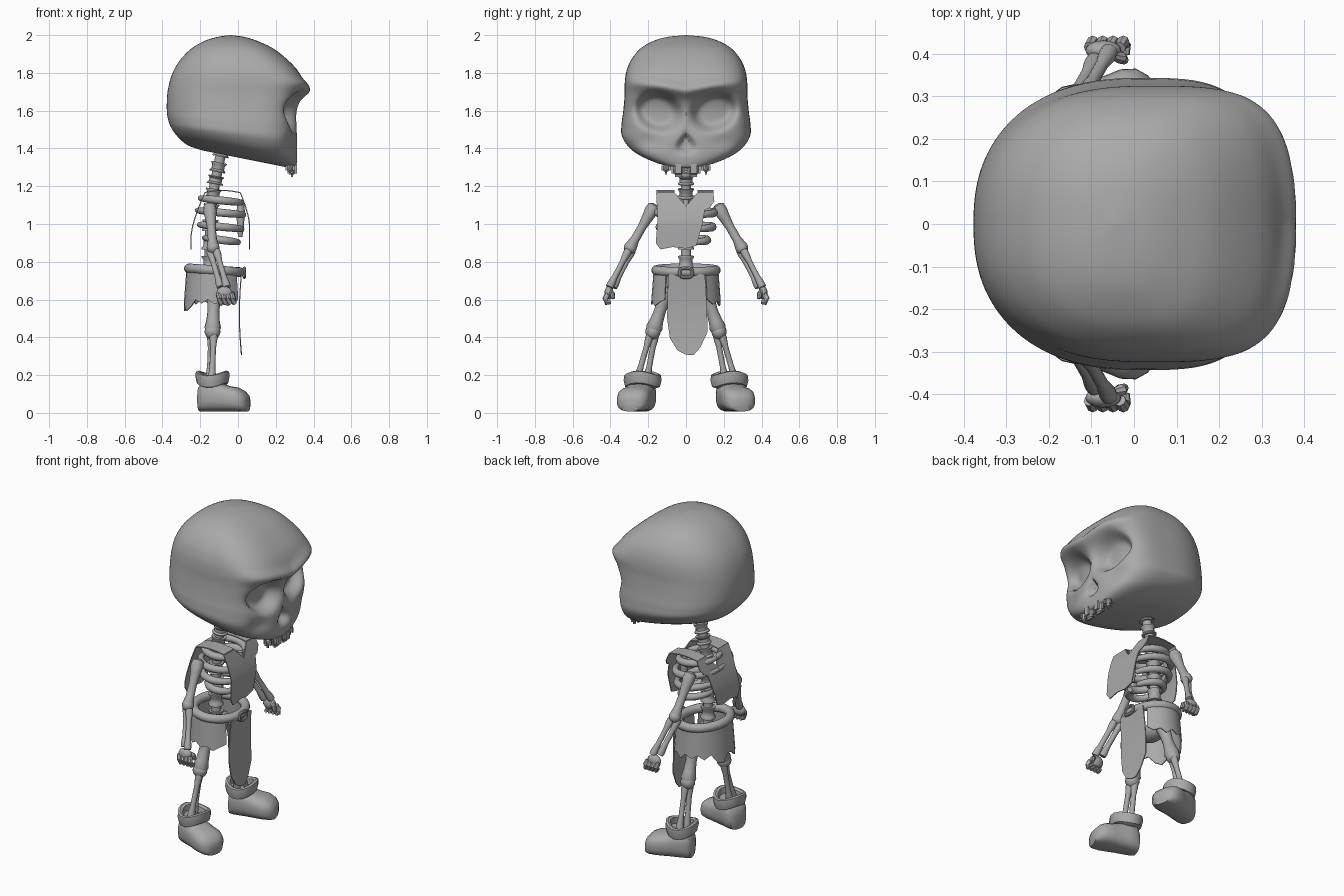
import bpy, bmesh, math
from mathutils import Vector, Matrix

if "Cube" in bpy.data.objects:
    bpy.data.objects.remove(bpy.data.objects["Cube"], do_unlink=True)

mat = bpy.data.materials.new("plain_grey")
mat.use_nodes = True
GREY = (0.4, 0.4, 0.4, 1)
mat.diffuse_color = GREY
mat.node_tree.nodes["Principled BSDF"].inputs["Base Color"].default_value = GREY
parts = []


def finish(name, bm):
    bmesh.ops.recalc_face_normals(bm, faces=bm.faces)
    me = bpy.data.meshes.new(name)
    bm.to_mesh(me)
    bm.free()
    me.materials.append(mat)
    ob = bpy.data.objects.new(name, me)
    bpy.context.collection.objects.link(ob)
    parts.append(ob)
    return ob


def loft(name, rings, closed=True, caps=True, loop=False):
    """Skin a list of point rings with quads."""
    bm = bmesh.new()
    vs = [[bm.verts.new(p) for p in r] for r in rings]
    n = len(vs[0])
    for a, b in zip(vs, vs[1:] + (vs[:1] if loop else [])):
        for i in range(n if closed else n - 1):
            j = (i + 1) % n
            bm.faces.new((a[i], a[j], b[j], b[i]))
    if caps and not loop:
        bm.faces.new(vs[0])
        bm.faces.new(vs[-1])
    return finish(name, bm)


def tube(name, path, radii, sides=12, loop=False):
    """Round tube along a path; one radius per point."""
    path = [Vector(p) for p in path]
    n, rings = len(path), []
    for k, p in enumerate(path):
        a = path[(k - 1) % n] if loop else path[max(k - 1, 0)]
        b = path[(k + 1) % n] if loop else path[min(k + 1, n - 1)]
        t = (b - a).normalized()
        u = t.cross(Vector((0, 0, 1)) if abs(t.z) < 0.7 else Vector((1, 0, 0))).normalized()
        v = t.cross(u)
        rings.append([p + radii[k] * (u * math.cos(q) + v * math.sin(q))
                      for q in (2 * math.pi * i / sides for i in range(sides))])
    return loft(name, rings, loop=loop)


def bone(name, a, b, profile, sides=12):
    """Lathe a (fraction, radius) profile between two points."""
    a, b = Vector(a), Vector(b)
    return tube(name, [a.lerp(b, f) for f, r in profile], [r for f, r in profile], sides)


def ball(name, loc, size, yaw=0.0):
    bm = bmesh.new()
    m = Matrix.Translation(loc) @ Matrix.Rotation(yaw, 4, 'Z') @ Matrix.Diagonal((*size, 1))
    bmesh.ops.create_uvsphere(bm, u_segments=16, v_segments=10, radius=1, matrix=m)
    return finish(name, bm)


def spline(rows, t):
    """Catmull-Rom through rows of numbers, t in 0..1."""
    f = t * (len(rows) - 1)
    i = min(int(f), len(rows) - 2)
    u = f - i
    p0, p1, p2, p3 = (rows[min(max(i + k, 0), len(rows) - 1)] for k in (-1, 0, 1, 2))
    return [b + 0.5 * u * (c - a + u * (2 * a - 5 * b + 4 * c - d + u * (3 * (b - c) + d - a)))
            for a, b, c, d in zip(p0, p1, p2, p3)]


def bump(d, width):
    return math.exp(-(d / width) ** 2)


# Skull: stacked sections (height, slope, back, front, half width, corner power)
SKULL = [(1.352, -.2, -.19, .28, .08, 2.2), (1.365, -.2, -.27, .305, .18, 2.4),
         (1.41, -.18, -.325, .315, .285, 2.8), (1.47, -.12, -.355, .315, .338, 3.2),
         (1.53, -.06, -.37, .312, .341, 3.4), (1.6, 0, -.377, .315, .332, 3.5),
         (1.68, 0, -.375, .335, .325, 3.6), (1.75, 0, -.363, .345, .324, 3.6),
         (1.81, 0, -.342, .318, .315, 3.4), (1.87, 0, -.305, .262, .29, 3.1),
         (1.93, 0, -.245, .185, .24, 2.8), (1.97, 0, -.175, .1, .17, 2.5),
         (1.99, 0, -.11, .035, .1, 2.2), (2.0, 0, -.045, -.035, .004, 2)]


def skull_point(t, q):
    zc, slope, xb, xf, w, power = spline(SKULL, t)
    c, s = math.cos(q), math.sin(q)
    n = power if c > 0 else 2.4
    r = (abs(c) ** n + abs(s) ** n) ** (-1 / n)
    mid = xb + (xf - xb) * 0.56
    x = mid + r * c * (xf - mid if c > 0 else mid - xb)
    y = r * s * w
    z = zc + slope * x
    if x > 0.12:
        side = abs(y)
        front = min(1, (x - 0.12) / 0.12)
        # brow ridge, eye sockets and nose opening
        x += front * 0.04 * bump(z - 1.705 - 0.16 * side, 0.036) * bump(side, 0.29)
        eye = math.hypot((side - 0.148) / 0.108, (z - 1.597 - 0.12 * (side - 0.148)) / 0.092)
        x -= front * 0.085 / (1 + eye ** 9)
        nose = math.hypot(y / (0.012 + 0.5 * max(0, 1.475 - z)), (z - 1.43) / 0.045)
        x -= front * 0.045 / (1 + nose ** 6)
        x -= front * 0.02 * bump(z - 1.44, 0.05) * bump(side - 0.2, 0.08)
    return x, y, z


N = 168
loft("skull", [[skull_point(k / 88, 2 * math.pi * i / N) for i in range(N)] for k in range(89)])

# Upper teeth
for y, w, z0, z1 in ((-.105, .05, 1.262, 1.33), (-.041, .074, 1.248, 1.337),
                     (.041, .074, 1.248, 1.337), (.105, .05, 1.262, 1.33)):
    bm = bmesh.new()
    x = 0.292 - 0.25 * abs(y) ** 1.2
    bmesh.ops.create_cube(bm, size=1, matrix=Matrix.Translation((x, y, (z0 + z1) / 2))
                          @ Matrix.Diagonal((.05, w, z1 - z0, 1)))
    bmesh.ops.bevel(bm, geom=bm.edges[:], offset=0.02, segments=3, affect='EDGES')
    finish("tooth", bm)

# Spine: flared vertebrae on a thin core
SPINE = [(-.145, 0, .66), (-.15, 0, .8), (-.148, 0, .95), (-.142, 0, 1.08),
         (-.125, 0, 1.2), (-.105, 0, 1.3), (-.08, 0, 1.42)]
tube("spine_core", SPINE, [.027] * len(SPINE))
for k in range(9):
    a, b = spline(SPINE, (k + .14) / 9), spline(SPINE, (k + .82) / 9)
    bone("vertebra", a, b, [(0, .043), (.12, .043), (.3, .034), (.7, .034), (.88, .042), (1, .042)])

# Ribs: curved bars from the spine round to the front
for z, xb, xf, w in ((1.125, -.2, .02, .12), (1.06, -.215, .035, .148),
                     (.985, -.205, .025, .14), (.915, -.175, .005, .112)):
    for s in (-1, 1):
        path, radii = [], []
        for i in range(15):
            q = math.pi * (1 - .9 * i / 14)
            path.append(((xb + xf) / 2 + (xf - xb) / 2 * math.cos(q), s * w * math.sin(q),
                         z - .012 * math.cos(q)))
            radii.append(.013 + .009 * math.sin(q))
        tube("rib", path, radii, 10)
bone("breastbone", (.015, 0, 1.13), (.012, 0, .93), [(0, .015), (.3, .022), (.8, .018), (1, .01)])


def sheet(name, outline, depth, cuts=8, thick=0.006):
    """Cut cloth outline (y, z), bent so that x = depth(z)."""
    bm = bmesh.new()
    bm.faces.new([bm.verts.new((0, y, z)) for y, z in outline])
    lo, hi = min(p[1] for p in outline), max(p[1] for p in outline)
    for k in range(1, cuts):
        bmesh.ops.bisect_plane(bm, geom=bm.verts[:] + bm.edges[:] + bm.faces[:],
                               plane_co=(0, 0, lo + (hi - lo) * k / cuts), plane_no=(0, 0, 1))
    for v in bm.verts:
        v.co.x = depth(v.co.z)
    bmesh.ops.solidify(bm, geom=bm.faces[:], thickness=thick)
    return finish(name, bm)


# Torn vest: front and back panels joined by shoulder straps
VEST = [(-.158, 1.165), (-.06, 1.165), (-.03, 1.13), (0, 1.095), (.03, 1.13), (.06, 1.165),
        (.145, 1.165), (.15, 1.12), (.125, 1.085), (.1, 1.075), (.085, .99), (.055, .885),
        (0, .87), (-.07, .878), (-.135, .865), (-.16, .9), (-.15, 1.02)]
sheet("vest_front", VEST, lambda z: .058 - .6 * max(0, z - 1.0) ** 1.4)
sheet("vest_back", VEST, lambda z: -.252 + .65 * max(0, z - .93) ** 1.5)
for y0, y1 in ((-.156, -.06), (.06, .145)):
    rows = []
    for i in range(9):
        x = .012 - .19 * i / 8
        z = 1.163 + .012 * math.sin(math.pi * i / 8)
        rows.append([(x, y0, z), (x, y1, z), (x, y1, z + .006), (x, y0, z + .006)])
    loft("vest_strap", rows)

# Belt, buckle and pelvis
HIP_X = -.125
RING = [2 * math.pi * i / 32 for i in range(32)]
tube("belt", [(HIP_X + .135 * math.cos(q), .158 * math.sin(q), .755 - .01 * math.cos(q)) for q in RING],
     [.026] * 32, loop=True)
tube("buckle", [(.034, math.copysign(abs(math.cos(q)) ** .6, math.cos(q)) * .033,
                 .742 + math.copysign(abs(math.sin(q)) ** .6, math.sin(q)) * .024) for q in RING],
     [.009] * 32, 8, loop=True)
ball("pelvis", (-.14, 0, .665), (.06, .1, .05))

# Ragged skirt, open at the front
HEM = [.6, .575, .59, .565, .6, .58, .6, .575, .6, .55, .54, .585, .57, .54, .56,
       .6, .58, .6, .575, .59, .565, .585, .6]
cols = []
for i, hem in enumerate(HEM):
    q = math.radians(38 + 284 * i / (len(HEM) - 1))
    col = []
    for off in (0, -.007):
        zs = [.75 + (hem - .75) * k / 4 for k in range(5)]
        for z in zs if off == 0 else zs[::-1]:
            g = .012 + .075 * (.75 - z) + off
            col.append((HIP_X + (.137 + g) * math.cos(q), (.16 + g) * math.sin(q), z))
    cols.append(col)
loft("skirt", cols)
sheet("loincloth", [(-.095, .735), (-.1, .5), (-.085, .395), (-.045, .33), (0, .308), (.04, .306),
                    (.075, .345), (.115, .43), (.11, .57), (.1, .735)],
      lambda z: .022 - .012 * math.sin((z - .3) * 7))

SHAFT = [(0, .02), (.1, .021), (.3, .015), (.7, .015), (.9, .021), (1, .02)]
for s, side in ((1, "left"), (-1, "right")):
    def at(x, y, z):
        return Vector((x, s * y, z))

    # Arm
    sh, el, wr = at(-.15, .172, 1.09), at(-.132, .295, .875), at(-.075, .395, .665)
    bone(side + "_upper_arm", sh, el, [(-.07, .012), (-.03, .032), (.1, .036), (.25, .03),
                                       (.5, .023), (.8, .024), (.95, .032), (1, .03)])
    ball(side + "_elbow", el, (.034, .034, .034))
    for d in (-.017, .017):
        bone(side + "_forearm", el + at(d, d * .6, -.015), wr + at(d, d * .6, 0), SHAFT)
    # Hand with curled fingers and thumb
    ball(side + "_palm", at(-.072, .408, .635), (.042, .024, .035))
    for k in range(4):
        x = -.105 + .024 * k
        tube(side + "_finger", [at(x, .415, .63), at(x + .008, .428, .605), at(x + .012, .42, .583),
                                at(x + .014, .397, .585)], [.014, .015, .014, .009], 8)
    tube(side + "_thumb", [at(-.05, .4, .645), at(-.03, .39, .63), at(-.022, .385, .605)],
         [.012, .015, .01], 8)

    # Leg
    hip, kn, an = at(-.125, .1, .65), at(-.135, .175, .43), at(-.145, .235, .17)
    bone(side + "_thigh", hip, kn, [(-.05, .02), (.05, .042), (.25, .035), (.5, .031),
                                    (.75, .036), (.9, .044), (1, .035)])
    ball(side + "_knee", kn, (.042, .04, .042))
    for d in (-.022, .022):
        bone(side + "_shin", kn + at(d * .3, d * .6, -.01), an + at(d * .3, d * 1.2, 0), SHAFT)

    # Boot: foot sections run from heel to toe, turned outwards
    yaw = Matrix.Rotation(s * math.radians(17), 3, 'Z')
    rings = []
    for x, w, top in ((-.075, .025, .1), (-.068, .055, .14), (-.045, .072, .17), (0, .077, .175),
                      (.045, .078, .158), (.09, .084, .142), (.135, .088, .135), (.17, .079, .118),
                      (.193, .055, .095), (.2, .025, .075)):
        low = .012 if .02 < w < .03 else .008
        low += .02 if w < .03 else 0
        ring = []
        for i in range(20):
            q = 2 * math.pi * i / 20
            r = (abs(math.cos(q)) ** 3 + abs(math.sin(q)) ** 3) ** (-1 / 3)
            ring.append(at(-.135, .24, 0) + yaw @ Vector((
                x, r * math.cos(q) * w, (top + low) / 2 + r * math.sin(q) * (top - low) / 2)))
        rings.append(ring)
    loft(side + "_boot", rings)
    # Folded cuff, hollow at the top
    loft(side + "_cuff", [[at(-.135 + r * .9 * math.cos(q), .23 + r * math.sin(q),
                              z + .012 * math.sin(2 * q + 1)) for q in RING[::2]]
                          for r, z in ((.07, .14), (.092, .148), (.1, .18), (.098, .208),
                                       (.085, .212), (.07, .205), (.066, .17))])

# Smooth shading with sharp creases kept
bpy.ops.object.select_all(action='DESELECT')
for ob in parts:
    ob.select_set(True)
bpy.context.view_layer.objects.active = parts[0]
bpy.ops.object.shade_smooth_by_angle(angle=math.radians(40))
